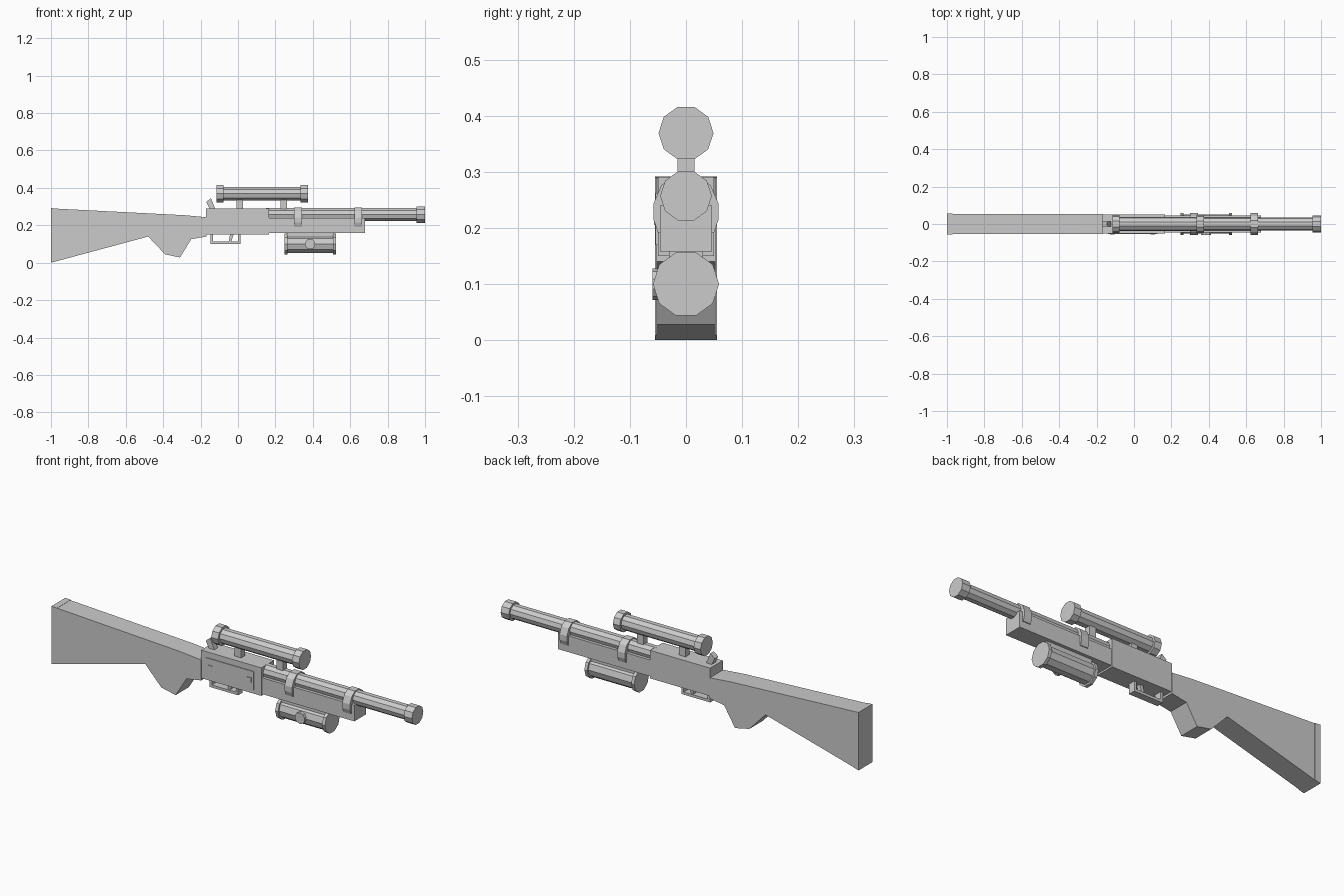
import bpy
import bmesh
import math
from mathutils import Matrix, Vector

cube = bpy.data.objects.get("Cube")
if cube:
    bpy.data.objects.remove(cube, do_unlink=True)

grey = bpy.data.materials.new("light grey")
grey.use_nodes = True
grey.diffuse_color = (0.6, 0.6, 0.6, 1)
grey.node_tree.nodes["Principled BSDF"].inputs["Base Color"].default_value = (0.6, 0.6, 0.6, 1)


def finish(name, bm):
    bmesh.ops.recalc_face_normals(bm, faces=bm.faces)
    mesh = bpy.data.meshes.new(name)
    bm.to_mesh(mesh)
    bm.free()
    mesh.materials.append(grey)
    obj = bpy.data.objects.new(name, mesh)
    bpy.context.collection.objects.link(obj)
    return obj


def extrude(name, outline, offset):
    """Close an outline into a face and push it along an offset."""
    bm = bmesh.new()
    face = bm.faces.new([bm.verts.new(p) for p in outline])
    new = bmesh.ops.extrude_face_region(bm, geom=[face])["geom"]
    bm.faces.ensure_lookup_table()
    moved = [v for v in new if isinstance(v, bmesh.types.BMVert)]
    bmesh.ops.translate(bm, verts=moved, vec=Vector(offset))
    return finish(name, bm)


def side_profile(name, points, half):
    return extrude(name, [(x, -half, z) for x, z in points], (0, 2 * half, 0))


def box(name, x0, x1, z0, z1, half):
    return side_profile(name, [(x0, z0), (x1, z0), (x1, z1), (x0, z1)], half)


def turned(name, z, rings, sides=10):
    """Closed faceted tube along x from (x, radius) rings."""
    bm = bmesh.new()
    loops = []
    for x, r in rings:
        angles = [2 * math.pi * i / sides for i in range(sides)]
        loops.append([bm.verts.new((x, r * math.cos(a), z + r * math.sin(a))) for a in angles])
    for a, b in zip(loops, loops[1:]):
        for i in range(sides):
            j = (i + 1) % sides
            bm.faces.new((a[i], a[j], b[j], b[i]))
    bm.faces.new(loops[0])
    bm.faces.new(loops[-1])
    return finish(name, bm)


def capped_tube(name, z, x0, x1, r, cap_r, cap_len):
    return turned(name, z, [(x0, cap_r), (x0 + cap_len, cap_r), (x0 + cap_len, r),
                            (x1 - cap_len, r), (x1 - cap_len, cap_r), (x1, cap_r)])


# Stock with grip, and its butt pad
side_profile("stock", [(-0.97, 0.008), (-0.48, 0.14), (-0.39, 0.045), (-0.31, 0.028),
                       (-0.25, 0.126), (-0.168, 0.14), (-0.168, 0.243), (-0.285, 0.254),
                       (-0.97, 0.289)], 0.053)
side_profile("butt_pad", [(-1, 0), (-0.97, 0.008), (-0.97, 0.29), (-1, 0.292)], 0.055)

# Receiver, forearm and barrel
box("receiver", -0.17, 0.165, 0.15, 0.291, 0.05)
box("forearm", 0.16, 0.68, 0.158, 0.24, 0.046)
turned("barrel", 0.257, [(0.15, 0.036), (0.955, 0.036), (0.955, 0.046), (1, 0.046)])

# Side plate with square screws on the right of the receiver
plate = box("side_plate", -0.14, 0.125, 0.17, 0.262, 0.003)
plate.location.y = -0.051
for i, x in enumerate((-0.115, 0.1)):
    screw = box(f"plate_screw_{i + 1}", x - 0.012, x + 0.012, 0.205, 0.229, 0.004)
    screw.location.y = -0.053

# Hammer behind the sight
side_profile("hammer", [(-0.15, 0.285), (-0.12, 0.285), (-0.145, 0.345), (-0.17, 0.325)], 0.014)

# Sight and its mounts
capped_tube("sight_tube", 0.369, -0.115, 0.373, 0.038, 0.049, 0.038)
for i, x in enumerate((-0.008, 0.226)):
    box(f"sight_mount_{i + 1}", x, x + 0.036, 0.275, 0.345, 0.015)

# Bands that clasp barrel and forearm
half_band = [(0.05, 0.192), (0.058, 0.215), (0.058, 0.243), (0.044, 0.276), (0.018, 0.295)]
band = half_band + [(-y, z) for y, z in reversed(half_band)]
for i, x in enumerate((0.3, 0.622)):
    extrude(f"barrel_band_{i + 1}", [(x, y, z) for y, z in band], (0.042, 0, 0))

# Trigger and guard
box("guard_bar", -0.147, 0.013, 0.1, 0.113, 0.018)
box("guard_rear_post", -0.147, -0.133, 0.11, 0.155, 0.018)
box("guard_front_post", 0.001, 0.013, 0.11, 0.155, 0.018)
side_profile("trigger", [(-0.05, 0.112), (-0.036, 0.112), (-0.022, 0.155), (-0.042, 0.155)], 0.01)

# Lower canister, its rail and round side knob
capped_tube("canister", 0.1, 0.248, 0.525, 0.05, 0.059, 0.016)
box("canister_rail", 0.262, 0.512, 0.13, 0.16, 0.03)
bm = bmesh.new()
bmesh.ops.create_cone(bm, cap_ends=True, segments=10, radius1=0.028, radius2=0.028, depth=0.03,
                      matrix=Matrix.Translation((0.386, -0.045, 0.1)) @ Matrix.Rotation(math.pi / 2, 4, "X"))
finish("canister_knob", bm)
